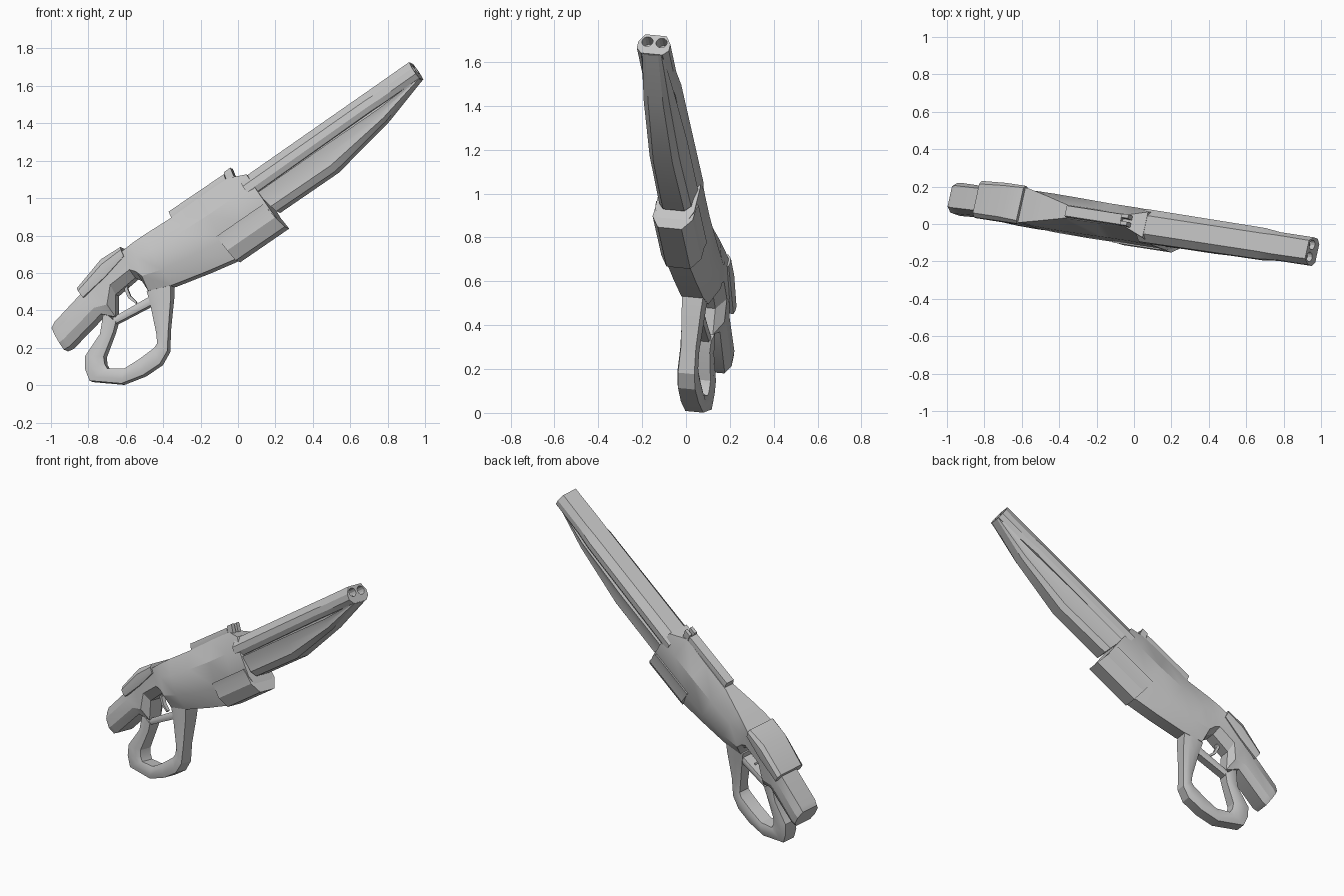
import bpy
import bmesh
import math
from mathutils import Vector

old = bpy.data.objects.get("Cube")
if old:
    bpy.data.objects.remove(old, do_unlink=True)

grey = bpy.data.materials.new("plain_grey")
grey.use_nodes = True
grey.diffuse_color = (0.55, 0.55, 0.55, 1)
bsdf = next(n for n in grey.node_tree.nodes if n.type == "BSDF_PRINCIPLED")
bsdf.inputs["Base Color"].default_value = grey.diffuse_color
bsdf.inputs["Roughness"].default_value = 0.6

# The gun lies in a slightly yawed and rolled plane: y = A + B*x + C*z
A, B, C = -0.098, -0.22, 0.096
SIDE = Vector((-B, 1, -C)).normalized()


def place(x, z, w):
    return Vector((x, A + B * x + C * z, z)) + SIDE * w


def finish(obj, angle=25):
    bpy.ops.object.select_all(action="DESELECT")
    obj.select_set(True)
    bpy.context.view_layer.objects.active = obj
    bpy.ops.object.shade_smooth_by_angle(angle=math.radians(angle))


def loft(name, stations, low=0.3, high=0.7, closed=False, shift=0.0):
    """Skin chamfered cross-sections.
    Station: (bottom point, top point, half-widths at bottom, middle, top)."""
    bm = bmesh.new()
    rings = []
    for bottom, top, hb, hm, ht in stations:
        b, t = Vector(bottom), Vector(top)
        half = [(0, hb), (low, hm), (high, hm), (1, ht)]
        ring = [(f, w) for f, w in half] + [(f, -w) for f, w in reversed(half)]
        rings.append([bm.verts.new(place(*b.lerp(t, f), w + shift)) for f, w in ring])
    pairs = list(zip(rings, rings[1:]))
    if closed:
        pairs.append((rings[-1], rings[0]))
    else:
        bm.faces.new(rings[0])
        bm.faces.new(rings[-1])
    for r, s in pairs:
        for i in range(len(r)):
            j = (i + 1) % len(r)
            bm.faces.new((r[i], r[j], s[j], s[i]))
    bmesh.ops.recalc_face_normals(bm, faces=bm.faces)
    mesh = bpy.data.meshes.new(name)
    bm.to_mesh(mesh)
    bm.free()
    mesh.materials.append(grey)
    obj = bpy.data.objects.new(name, mesh)
    bpy.context.collection.objects.link(obj)
    finish(obj)
    return obj


# Short grip and receiver in one skin
loft("grip_and_receiver", [
    ((-.92, .185), (-.985, .30), .055, .08, .055),
    ((-.89, .20), (-.97, .33), .06, .085, .06),
    ((-.72, .375), (-.83, .48), .06, .08, .06),
    ((-.645, .36), (-.77, .57), .045, .085, .08),
    ((-.645, .48), (-.71, .64), .045, .09, .095),
    ((-.54, .57), (-.61, .70), .045, .092, .095),
    ((-.50, .55), (-.59, .715), .045, .092, .095),
    ((-.47, .50), (-.55, .75), .05, .094, .085),
    ((-.34, .53), (-.49, .795), .052, .096, .07),
    ((-.15, .605), (-.36, .885), .052, .095, .035),
    ((0, .67), (-.2, 1.0), .052, .092, .035),
    ((.11, .745), (-.05, 1.105), .052, .092, .03),
    ((.25, .845), (.06, 1.12), .052, .092, .07),
])

# Raised cover behind the receiver
loft("rear_cover", [
    ((-.81, .46), (-.845, .51), .095, .1, .08),
    ((-.69, .57), (-.715, .665), .1, .104, .085),
    ((-.59, .68), (-.61, .73), .1, .104, .09),
])

# Top rib and the two sight prongs
loft("top_rib", [
    ((-.34, .87), (-.365, .925), .032, .032, .028),
    ((-.05, 1.07), (-.07, 1.125), .032, .032, .028),
])
for side, w in (("left", .02), ("right", -.02)):
    loft("sight_prong_" + side, [
        ((-.055, 1.09), (-.07, 1.135), .012, .012, .01),
        ((-.01, 1.10), (-.035, 1.16), .012, .012, .01),
    ], shift=w)

# Proud panel wrapped round the lower front of the receiver
loft("lower_panel", [
    ((0, .662), (-.095, .785), .056, .094, .1),
    ((.262, .842), (.155, .958), .056, .094, .1),
], low=.4, high=.8)

# Barrel housing, narrowing to the muzzle
barrel = loft("barrel_housing", [
    ((.08, 1.00), (.02, 1.09), .075, .09, .05),
    ((.72, 1.455), (.665, 1.54), .07, .085, .05),
    ((.80, 1.51), (.745, 1.595), .06, .075, .052),
    ((.98, 1.637), (.925, 1.722), .05, .075, .05),
], low=.25, high=.6)

# Twin bores sunk into the muzzle
axis = (place(.97, 1.70, 0) - place(.10, 1.10, 0)).normalized()
for w in (-.033, .033):
    bpy.ops.mesh.primitive_cylinder_add(
        vertices=12, radius=.026, depth=.12, location=place(.945, 1.69, w),
        rotation=axis.to_track_quat("Z", "Y").to_euler())
    cutter = bpy.context.object
    cutter.name = "bore_cutter"
    cutter.hide_render = True
    cutter.data.materials.append(grey)
    cut = barrel.modifiers.new("bore", "BOOLEAN")
    cut.operation = "DIFFERENCE"
    cut.solver = "EXACT"
    cut.object = cutter
    bpy.ops.object.select_all(action="DESELECT")
    barrel.select_set(True)
    bpy.context.view_layer.objects.active = barrel
    bpy.ops.object.modifier_apply(modifier=cut.name)
    bpy.data.objects.remove(cutter, do_unlink=True)

# Keel-shaped fore-end, with a narrow neck forming the groove under the barrel
loft("fore_end", [
    ((.215, .925), (.12, 1.02), .05, .075, .085),
    ((.53, 1.14), (.45, 1.25), .045, .07, .085),
    ((.80, 1.41), (.765, 1.47), .035, .06, .072),
    ((.978, 1.632), (.972, 1.638), .03, .045, .05),
], low=.25, high=.65)
loft("groove_neck", [
    ((.13, 1.00), (.08, 1.07), .06, .06, .06),
    ((.955, 1.615), (.93, 1.66), .045, .045, .045),
])

# Looped lever: inner point, outer point all the way round
loft("lever_loop", [
    ((-.645, .335), (-.71, .39), .04, .045, .04),
    ((-.66, .28), (-.73, .27), .035, .045, .038),
    ((-.71, .15), (-.81, .15), .04, .05, .04),
    ((-.705, .11), (-.81, .085), .04, .05, .042),
    ((-.69, .085), (-.785, .02), .04, .05, .042),
    ((-.60, .085), (-.615, .005), .04, .05, .042),
    ((-.52, .135), (-.50, .05), .04, .05, .042),
    ((-.44, .195), (-.41, .11), .04, .048, .04),
    ((-.425, .22), (-.37, .18), .035, .045, .038),
    ((-.43, .27), (-.365, .30), .03, .042, .035),
    ((-.46, .42), (-.35, .47), .035, .048, .045),
    ((-.48, .50), (-.35, .55), .04, .05, .05),
])

# Bar under the trigger, and the trigger itself
loft("trigger_guard_bar", [
    ((-.66, .32), (-.66, .36), .03, .035, .03),
    ((-.45, .43), (-.46, .475), .03, .035, .03),
])
loft("trigger", [
    ((-.61, .57), (-.58, .58), .014, .014, .014),
    ((-.605, .51), (-.588, .515), .014, .014, .014),
    ((-.585, .465), (-.572, .475), .012, .012, .012),
    ((-.545, .435), (-.54, .445), .01, .01, .01),
])
